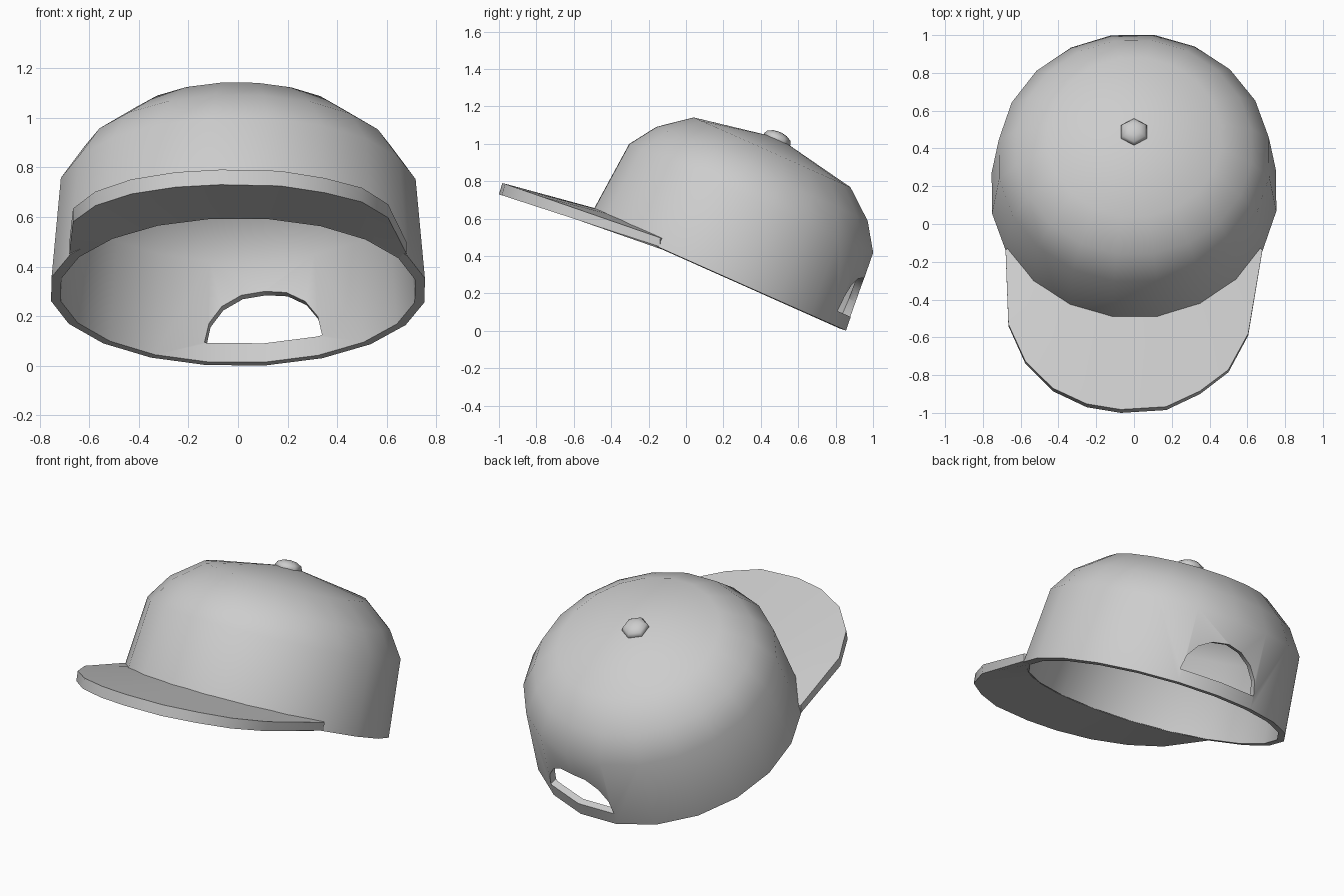
import bpy, bmesh
from math import sin, cos, pi, radians
from mathutils import Matrix, Vector

if "Cube" in bpy.data.objects:
    bpy.data.objects.remove(bpy.data.objects["Cube"], do_unlink=True)

cloth = bpy.data.materials.new("grey_cloth")
cloth.use_nodes = True
grey = (0.61, 0.61, 0.61, 1)
cloth.diffuse_color = grey
cloth.node_tree.nodes["Principled BSDF"].inputs["Base Color"].default_value = grey

# The cap leans back: its rim plane rises toward the front
TILT = Matrix.Translation((0, 0.185, 0.30)) @ Matrix.Rotation(radians(-24), 4, 'X')
SEGMENTS = 20
PHASE = 8.5


def ring_point(angle, rx, ry, shift, height):
    a = radians(angle)
    return TILT @ Vector((rx * sin(a), ry * cos(a) + shift, height))


def make_object(name, bm):
    bmesh.ops.recalc_face_normals(bm, faces=bm.faces)
    mesh = bpy.data.meshes.new(name)
    bm.to_mesh(mesh)
    bm.free()
    mesh.materials.append(cloth)
    obj = bpy.data.objects.new(name, mesh)
    bpy.context.collection.objects.link(obj)
    return obj


def activate(obj):
    bpy.ops.object.select_all(action='DESELECT')
    obj.select_set(True)
    bpy.context.view_layer.objects.active = obj


def smooth(obj, degrees):
    activate(obj)
    bpy.ops.object.shade_smooth_by_angle(angle=radians(degrees))


# Crown: stacked rings closed by a shallow cone
rings = [(0.762, 0.758, -0.016, 0), (0.724, 0.722, -0.017, 0.44),
         (0.630, 0.625, -0.017, 0.583), (0.465, 0.464, -0.015, 0.71)]
bm = bmesh.new()
loops = [[bm.verts.new(ring_point(PHASE + k * 360 / SEGMENTS, *ring))
          for k in range(SEGMENTS)] for ring in rings]
apex = bm.verts.new(TILT @ Vector((0, -0.015, 0.795)))
for k in range(SEGMENTS):
    j = (k + 1) % SEGMENTS
    for low, high in zip(loops, loops[1:]):
        bm.faces.new((low[k], low[j], high[j], high[k]))
    bm.faces.new((loops[-1][k], loops[-1][j], apex))
crown = make_object("crown", bm)
# An open shell can be ambiguous, so point the normals outward explicitly
center = TILT @ Vector((0, 0, 0.3))
if sum(p.normal.dot(p.center - center) for p in crown.data.polygons) < 0:
    crown.data.flip_normals()

# Arched rear opening, cut through the crown wall
bm = bmesh.new()
turn = Matrix.Rotation(radians(-9), 4, 'Z')
frame = TILT @ turn
arch = [(0.24 * cos(pi * i / 8), 0.077 + 0.221 * sin(pi * i / 8)) for i in range(9)]
face = bm.faces.new([bm.verts.new(frame @ Vector((u, 0.5, n))) for u, n in arch])
extruded = bmesh.ops.extrude_face_region(bm, geom=[face])
depth = frame.to_3x3() @ Vector((0, 0.5, 0))
bmesh.ops.translate(bm, vec=depth,
                    verts=[v for v in extruded["geom"] if isinstance(v, bmesh.types.BMVert)])
cutter = make_object("opening_cutter", bm)
cutter.hide_render = True

shell = crown.modifiers.new("wall", 'SOLIDIFY')
shell.thickness = 0.04
shell.offset = -1
cut = crown.modifiers.new("opening", 'BOOLEAN')
cut.operation = 'DIFFERENCE'
cut.solver = 'EXACT'
cut.object = cutter
activate(crown)
for modifier in ("wall", "opening"):
    bpy.ops.object.modifier_apply(modifier=modifier)
bpy.data.objects.remove(cutter, do_unlink=True)
smooth(crown, 50)

# Brim: lofted between the rim and the outer edge, with thickness
outline = [(-0.68, -0.14), (-0.665, -0.54), (-0.575, -0.74), (-0.43, -0.885),
           (-0.25, -0.97), (-0.07, -1.0), (0.17, -0.985), (0.35, -0.9),
           (0.5, -0.785), (0.605, -0.59), (0.68, -0.14)]
bm = bmesh.new()
sections = []
for i, (x, y) in enumerate(outline):
    angle = 243 - 126 * i / (len(outline) - 1)
    inner = [ring_point(angle, 0.728, 0.724, -0.016, n) for n in (-0.004, 0.055)]
    upper = y * 0.982
    outer_top = Vector((x, upper, 0.79 - 0.347 * (upper + 0.98)))
    outer_low = Vector((x, y, 0.73 - 0.325 * (y + 1)))
    sections.append([bm.verts.new(p) for p in (inner[0], inner[1], outer_top, outer_low)])
for a, b in zip(sections, sections[1:]):
    for k in range(4):
        j = (k + 1) % 4
        bm.faces.new((a[k], a[j], b[j], b[k]))
bm.faces.new(sections[0])
bm.faces.new(sections[-1])
brim = make_object("brim", bm)
smooth(brim, 35)

# Six-sided button on top
bm = bmesh.new()
bmesh.ops.create_uvsphere(bm, u_segments=6, v_segments=6, radius=1)
place = (TILT @ Matrix.Translation((0, -0.018, 0.785))
         @ Matrix.Diagonal((0.078, 0.078, 0.042, 1))
         @ Matrix.Rotation(radians(30), 4, 'Z'))
# Start the hexagon with a corner toward the front
corner = max(bm.verts, key=lambda v: v.co.y)
if corner.co.y > 0.99:
    place = place @ Matrix.Rotation(radians(-30), 4, 'Z')
bmesh.ops.transform(bm, matrix=place, verts=bm.verts)
button = make_object("top_button", bm)
smooth(button, 60)
